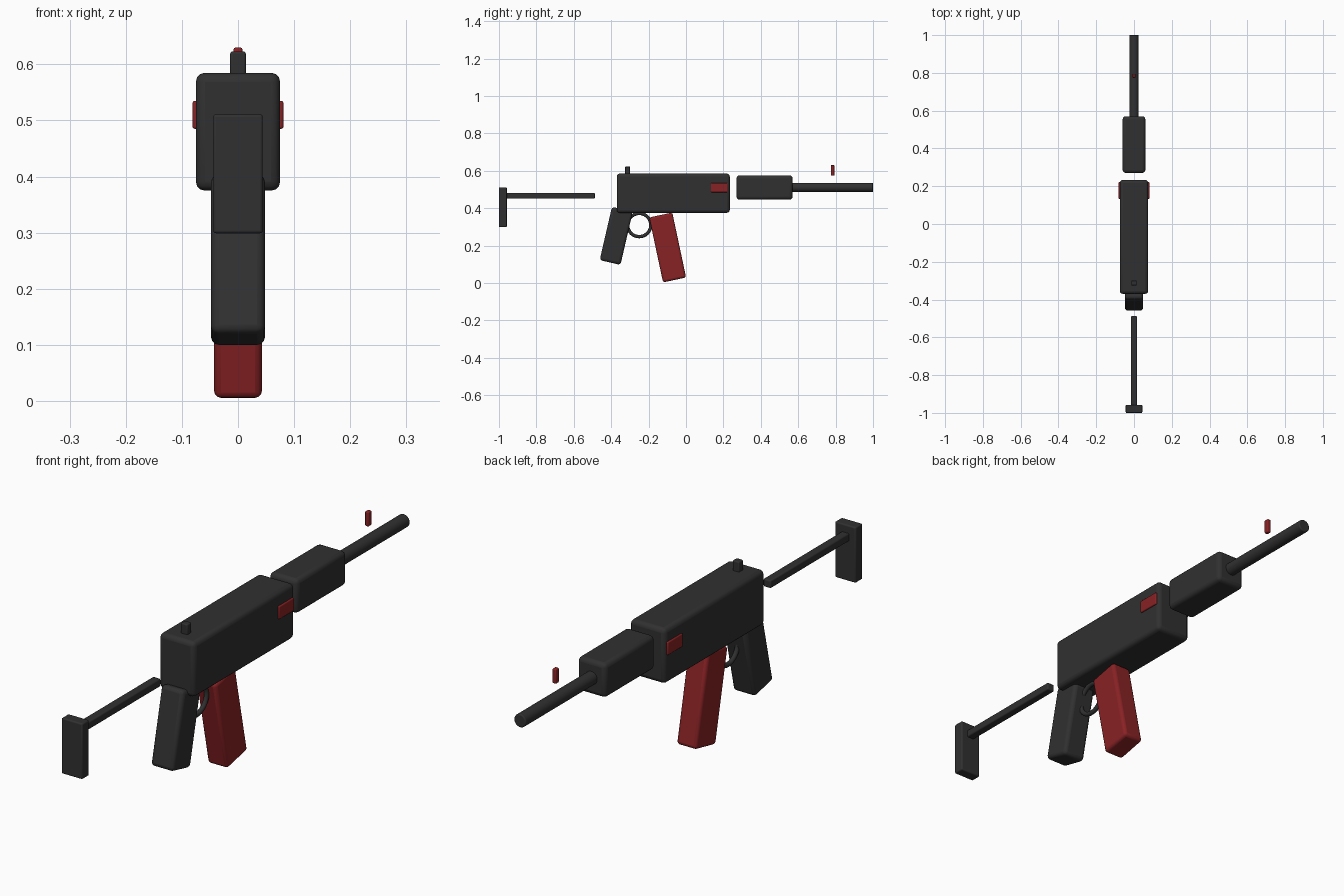
import bpy
from math import radians

cube = bpy.data.objects.get("Cube")
if cube:
    bpy.data.objects.remove(cube, do_unlink=True)


def make_material(name, colour):
    mat = bpy.data.materials.new(name)
    mat.use_nodes = True
    mat.diffuse_color = colour
    bsdf = next(n for n in mat.node_tree.nodes if n.type == 'BSDF_PRINCIPLED')
    bsdf.inputs["Base Color"].default_value = colour
    return mat


charcoal = make_material("charcoal", (0.03, 0.03, 0.03, 1))
red = make_material("deep_red", (0.25, 0.016, 0.018, 1))


def finish(name, mat, bevel=0):
    ob = bpy.context.object
    ob.name = name
    ob.data.materials.append(mat)
    if bevel:
        mod = ob.modifiers.new("rounded_edges", 'BEVEL')
        mod.width = bevel
        mod.segments = 3
        mod.limit_method = 'ANGLE'
    bpy.ops.object.shade_smooth_by_angle(angle=radians(35))
    return ob


def box(name, centre, size, mat, bevel, tilt=0):
    bpy.ops.mesh.primitive_cube_add(size=1, location=centre)
    ob = bpy.context.object
    ob.scale = size
    bpy.ops.object.transform_apply(location=False, rotation=False, scale=True)
    ob.rotation_euler.x = radians(tilt)
    return finish(name, mat, bevel)


# Main body
box("receiver", (0, -0.068, 0.48), (0.15, 0.604, 0.21), charcoal, 0.016)
box("handguard", (0, 0.42, 0.511), (0.12, 0.3, 0.13), charcoal, 0.016)
for side, x in (("left", 0.074), ("right", -0.074)):
    box(side + "_side_panel", (x, 0.178, 0.51), (0.014, 0.09, 0.05), red, 0.004)

# Barrel
bpy.ops.mesh.primitive_cylinder_add(vertices=32, radius=0.025, depth=0.46,
                                    location=(0, 0.77, 0.511),
                                    rotation=(radians(90), 0, 0))
finish("barrel", charcoal, 0.004)

# Sights
box("rear_sight", (0, -0.312, 0.6), (0.028, 0.026, 0.046), charcoal, 0.004)
box("front_sight", (0, 0.784, 0.602), (0.016, 0.02, 0.056), red, 0.004)

# Grip, magazine and trigger guard
box("grip", (0, -0.373, 0.252), (0.096, 0.114, 0.292), charcoal, 0.014, -13)
box("magazine", (0, -0.098, 0.19), (0.085, 0.126, 0.355), red, 0.012, 12)
bpy.ops.mesh.primitive_torus_add(location=(0, -0.25, 0.31),
                                 rotation=(0, radians(90), 0),
                                 major_radius=0.062, minor_radius=0.009,
                                 major_segments=40, minor_segments=12)
finish("trigger_guard", charcoal)

# Stock
box("stock_rod", (0, -0.73, 0.466), (0.032, 0.486, 0.03), charcoal, 0.005)
box("butt_plate", (0, -0.979, 0.405), (0.088, 0.042, 0.212), charcoal, 0.005)
